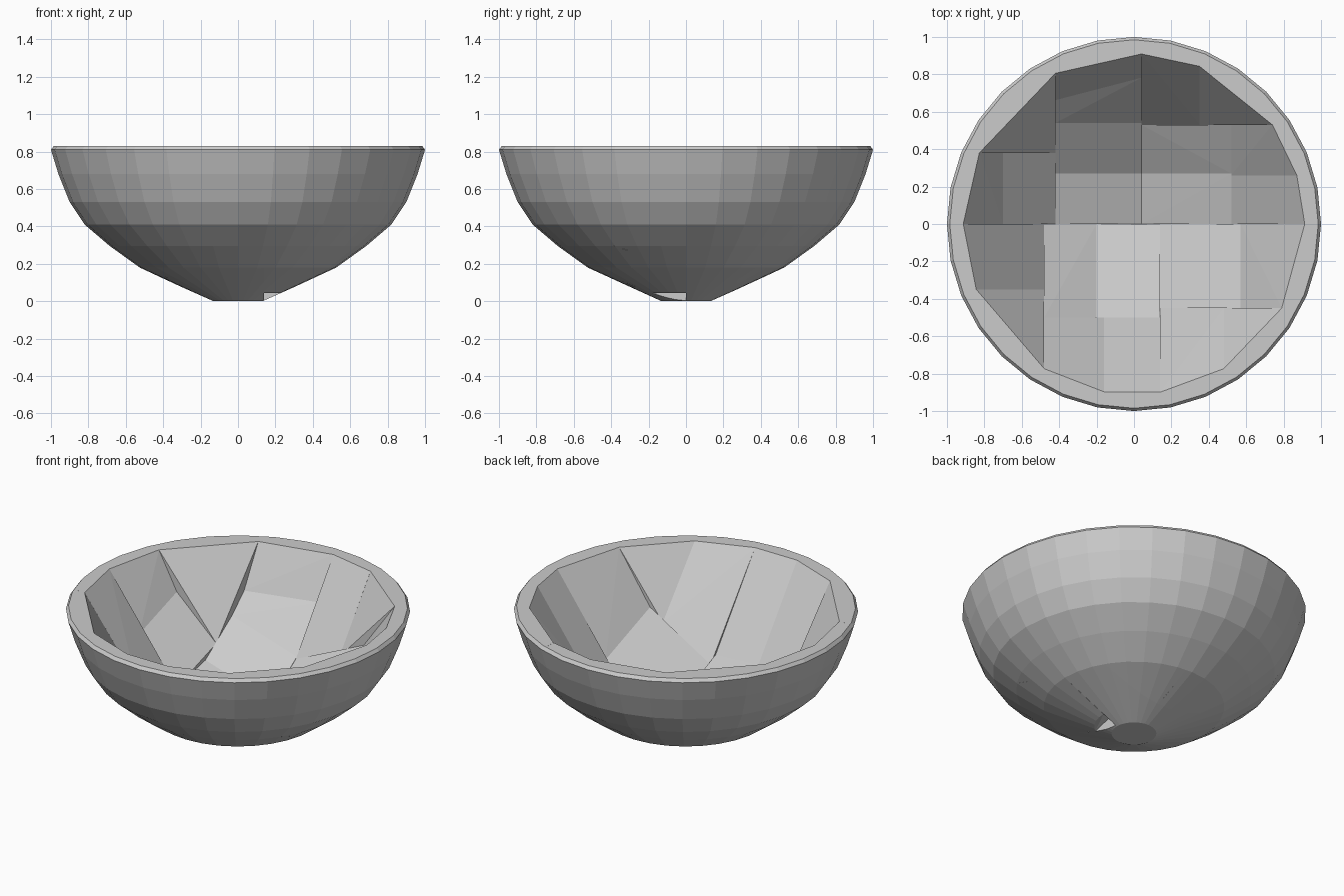
import bpy
import bmesh
import math
from mathutils import Vector

default_cube = bpy.data.objects.get("Cube")
if default_cube:
    bpy.data.objects.remove(default_cube, do_unlink=True)

# One stone grey for the whole bowl
grey = bpy.data.materials.new("stone_grey")
grey.use_nodes = True
GREY_COLOUR = (0.6, 0.6, 0.6, 1)
grey.diffuse_color = GREY_COLOUR
grey.node_tree.nodes["Principled BSDF"].inputs["Base Color"].default_value = GREY_COLOUR

# Radius and height, from under the foot, over the rim, to the inner floor
PROFILE = [(0, 0), (0.13, 0), (0.31, 0.08), (0.525, 0.18), (0.685, 0.295),
           (0.82, 0.41), (0.9, 0.53), (0.96, 0.68), (1, 0.81), (0.985, 0.83),
           (0.913, 0.83), (0.905, 0.81), (0.85, 0.69), (0.79, 0.575), (0.7, 0.47),
           (0.57, 0.34), (0.48, 0.255), (0.3, 0.14), (0.1, 0.08), (0, 0.07)]
SEGMENTS = 32
FAR = 2


def make_shell():
    """Lathe the thin bowl that every panel is cut from."""
    bm = bmesh.new()
    verts = [bm.verts.new((r, 0, z)) for r, z in PROFILE]
    edges = [bm.edges.new(pair) for pair in zip(verts, verts[1:])]
    bmesh.ops.spin(bm, geom=verts + edges, axis=(0, 0, 1), cent=(0, 0, 0),
                   angle=math.tau, steps=SEGMENTS, use_merge=True)
    bmesh.ops.remove_doubles(bm, verts=bm.verts, dist=0.0005)
    return bm


def make_panel(name, x=(-FAR, FAR), y=(-FAR, FAR), z=(-FAR, FAR)):
    """Cut a box-shaped region out of the shell and wrap it in a convex hull."""
    cut = shell.copy()
    for axis, limits in enumerate((x, y, z)):
        for limit, sign in zip(limits, (-1, 1)):
            if abs(limit) == FAR:
                continue
            point, normal = Vector(), Vector()
            point[axis], normal[axis] = limit, sign
            bmesh.ops.bisect_plane(cut, geom=cut.verts[:] + cut.edges[:] + cut.faces[:],
                                   plane_co=point, plane_no=normal, clear_outer=True)
    hull = bmesh.new()
    for v in cut.verts:
        hull.verts.new(v.co)
    cut.free()
    bmesh.ops.remove_doubles(hull, verts=hull.verts, dist=0.002)
    bmesh.ops.convex_hull(hull, input=hull.verts)
    bmesh.ops.delete(hull, geom=[v for v in hull.verts if not v.link_faces], context="VERTS")
    bmesh.ops.dissolve_limit(hull, angle_limit=math.radians(1),
                             verts=hull.verts, edges=hull.edges)
    bmesh.ops.recalc_face_normals(hull, faces=hull.faces)
    mesh = bpy.data.meshes.new(name)
    hull.to_mesh(mesh)
    hull.free()
    mesh.materials.append(grey)
    bpy.context.collection.objects.link(bpy.data.objects.new(name, mesh))


shell = make_shell()

# Back middle strip, stepping up from the floor to the rim
middle = (-0.42, 0.04)
make_panel("back_floor", middle, (0, 0.27))
make_panel("back_slope", middle, (0.27, 0.54))
make_panel("back_lower_wall", middle, (0.54, FAR), (-FAR, 0.57))
make_panel("back_upper_wall", middle, (0.54, FAR), (0.57, FAR))

# Back on the +x side
make_panel("back_left_floor", (0.04, 0.52), (0, 0.27))
make_panel("back_left_side_wall", (0.52, FAR), (0, 0.26))
make_panel("back_left_slope", (0.04, 0.52), (0.27, 0.53))
make_panel("back_left_corner", (0.52, FAR), (0.26, 0.53))
make_panel("back_left_wall", (0.04, 0.35), (0.53, FAR))
make_panel("back_left_outer_wall", (0.35, FAR), (0.53, FAR))

# Back on the -x side
make_panel("back_right_floor", (-0.7, -0.42), (0, 0.38))
make_panel("back_right_side_wall", (-FAR, -0.7), (0, 0.38))
make_panel("back_right_wall", (-FAR, -0.42), (0.38, FAR))

# Front floor, with a small notch beside the foot
make_panel("front_right_floor", (-0.48, -0.2), (-0.5, 0))
make_panel("front_floor", (-0.2, 0.14), (-0.5, 0))
make_panel("front_left_floor", (0.14, 0.57), (-0.45, 0), (0.045, FAR))

# Front walls
make_panel("front_right_side_wall", (-FAR, -0.48), (-0.35, 0))
make_panel("front_right_corner", (-FAR, -0.48), (-FAR, -0.35))
make_panel("front_right_wall", (-0.48, -0.16), (-FAR, -0.5))
make_panel("front_wall", (-0.16, 0.14), (-FAR, -0.5))
make_panel("front_left_wall", (0.14, 0.48), (-FAR, -0.45))
make_panel("front_left_corner", (0.48, FAR), (-FAR, -0.45))
make_panel("front_left_side_wall", (0.57, FAR), (-0.45, 0))

shell.free()
